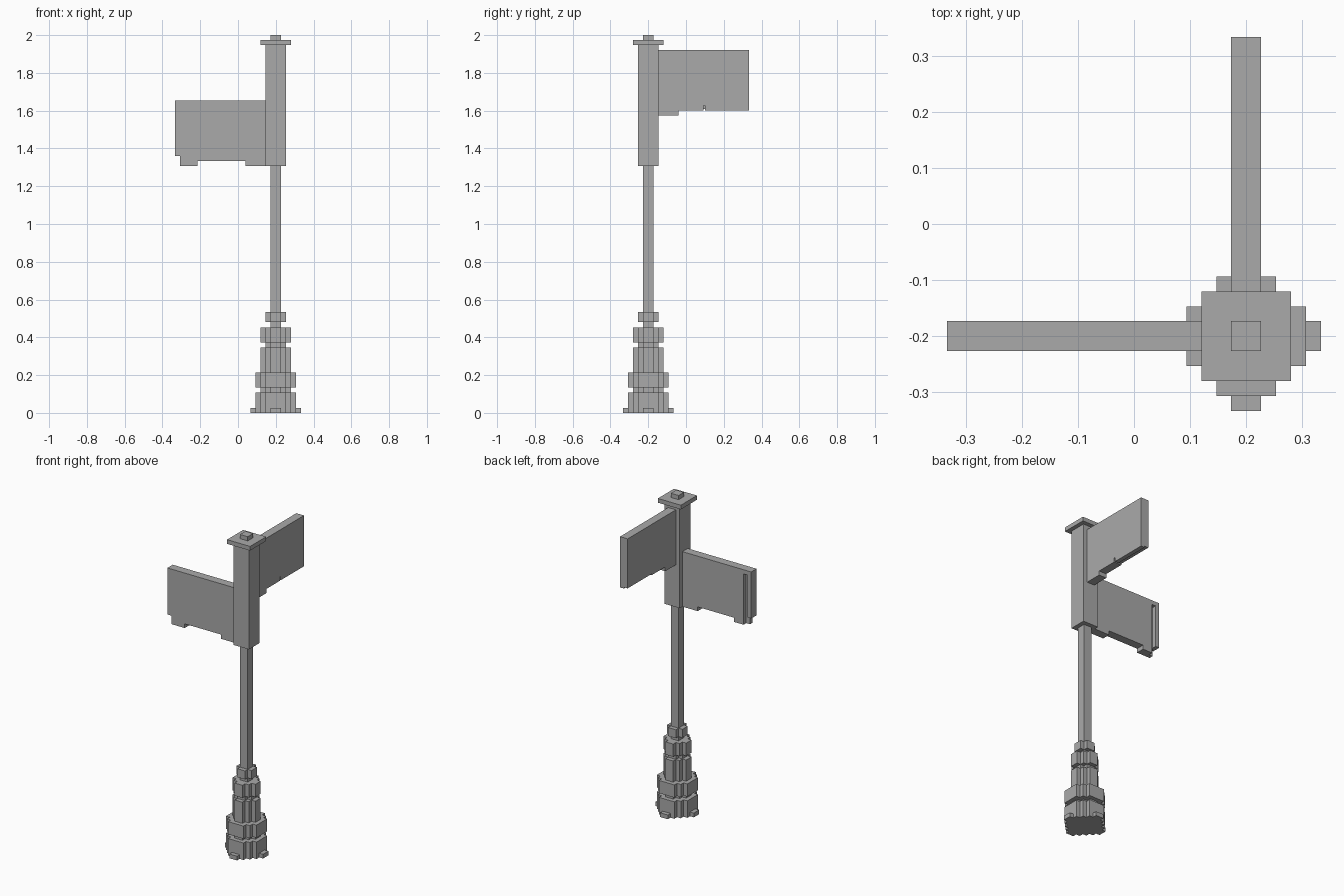
import bpy
import bmesh

cube = bpy.data.objects.get("Cube")
if cube:
    bpy.data.objects.remove(cube, do_unlink=True)

U = 2 / 75           # block size
CX, CY = 0.2, -0.2   # post axis

grey = bpy.data.materials.new("weathered grey")
grey.use_nodes = True
GREY = (0.4, 0.4, 0.4, 1)
grey.diffuse_color = GREY
grey.node_tree.nodes["Principled BSDF"].inputs["Base Color"].default_value = GREY


def make_prism(name, outline, axis, low, high):
    """Extrude an outline given in blocks from the post axis along z or along a sign's thickness."""
    def place(a, b, c):
        a, b, c = a * U, b * U, c * U
        return {"z": (CX + a, CY + b, c),
                "y": (CX + a, CY + c, b),
                "x": (CX + c, CY + a, b)}[axis]
    bm = bmesh.new()
    face = bm.faces.new([bm.verts.new(place(a, b, low)) for a, b in outline])
    shift = [p - q for p, q in zip(place(0, 0, high), place(0, 0, low))]
    out = bmesh.ops.extrude_face_region(bm, geom=[face])
    bmesh.ops.translate(bm, vec=shift,
                        verts=[v for v in out["geom"] if isinstance(v, bmesh.types.BMVert)])
    bmesh.ops.recalc_face_normals(bm, faces=bm.faces)
    mesh = bpy.data.meshes.new(name)
    bm.to_mesh(mesh)
    bm.free()
    mesh.materials.append(grey)
    obj = bpy.data.objects.new(name, mesh)
    bpy.context.collection.objects.link(obj)
    return obj


def stepped_round(corners):
    """Complete a stepped round outline from its corners in one quadrant."""
    quarter = []
    for i, (a, b) in enumerate(corners):
        quarter.append((a, b))
        if i + 1 < len(corners):
            quarter.append((corners[i + 1][0], b))
    ring = []
    for _ in range(4):
        ring += quarter
        quarter = [(-b, a) for a, b in quarter]
    return ring


ROUND = {
    5: stepped_round([(5, 1), (4, 2), (3, 3), (2, 4), (1, 5)]),
    4: stepped_round([(4, 2), (3, 3), (2, 4)]),
    3: stepped_round([(3, 1), (2, 2), (1, 3)]),
    2: stepped_round([(2, 1), (1, 2)]),
}


def square(h):
    return [(h, -h), (h, h), (-h, h), (-h, -h)]


# Stepped pedestal, bottom to top
for name, radius, low, high in [
        ("base_plate", 5, 0, 1), ("base_drum", 4, 1, 4), ("lower_neck", 3, 4, 5),
        ("lower_ring", 4, 5, 8), ("middle_drum", 3, 8, 13), ("upper_neck", 2, 13, 14),
        ("upper_ring", 3, 14, 17), ("collar", 2, 18, 20)]:
    make_prism(name, ROUND[radius], "z", low, high)

# Pole, sign housing and cap
make_prism("pole", square(1), "z", 17, 49)
make_prism("sign_housing", square(2), "z", 49, 73)
make_prism("cap", square(3), "z", 73, 74)
make_prism("finial", square(1), "z", 74, 75)

# Lower sign: full front layer, back layer with a slot near the outer end
panel = [(-2, 49), (-2, 62), (-20, 62), (-20, 51), (-19, 51), (-19, 49),
         (-15.5, 49), (-15.5, 50), (-6, 50), (-6, 49)]
make_prism("lower_sign_front", panel, "y", -1, 0)
back = [(-2, 49), (-2, 62), (-20, 62), (-20, 51), (-19, 51), (-19, 61),
        (-18, 61), (-18, 49), (-15.5, 49), (-15.5, 50), (-6, 50), (-6, 49)]
make_prism("lower_sign_back", back, "y", 0, 1)

# Upper sign: two layers, the outer one with a shallow step underneath
panel = [(2, 59), (6, 59), (6, 60), (11, 60), (11, 60.3), (20, 60.3), (20, 72), (2, 72)]
make_prism("upper_sign_right", panel, "x", -1, 0)
panel = [(2, 59), (6, 59), (6, 60), (11, 60), (11, 61), (11.3, 61), (11.3, 60),
         (20, 60), (20, 72), (2, 72)]
make_prism("upper_sign_left", panel, "x", 0, 1)
